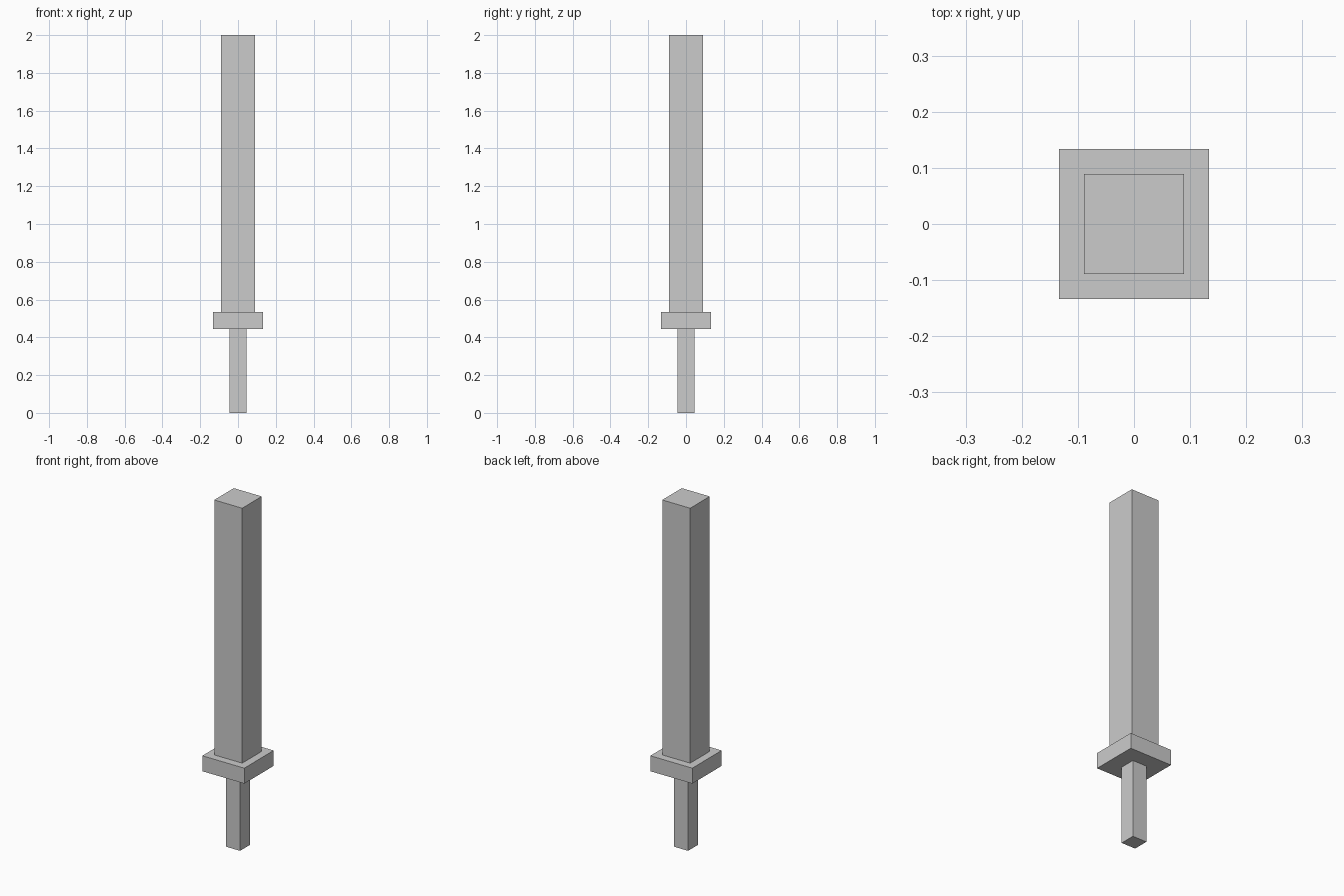
import bpy

if "Cube" in bpy.data.objects:
    bpy.data.objects.remove(bpy.data.objects["Cube"])

UNIT = 2 / 45  # model is laid out on a 45-step height grid


def box(name, width, z0, z1):
    """Square-section block, sizes in grid steps."""
    bpy.ops.mesh.primitive_cube_add(size=1, location=(0, 0, (z0 + z1) / 2 * UNIT))
    obj = bpy.context.object
    obj.name = name
    obj.scale = (width * UNIT, width * UNIT, (z1 - z0) * UNIT)
    bpy.ops.object.transform_apply(location=False, rotation=False, scale=True)
    return obj


# Grip, guard and blade stacked upward
box("grip", 2, 0, 10)
box("guard", 6, 10, 12)
box("blade", 4, 12, 45)
